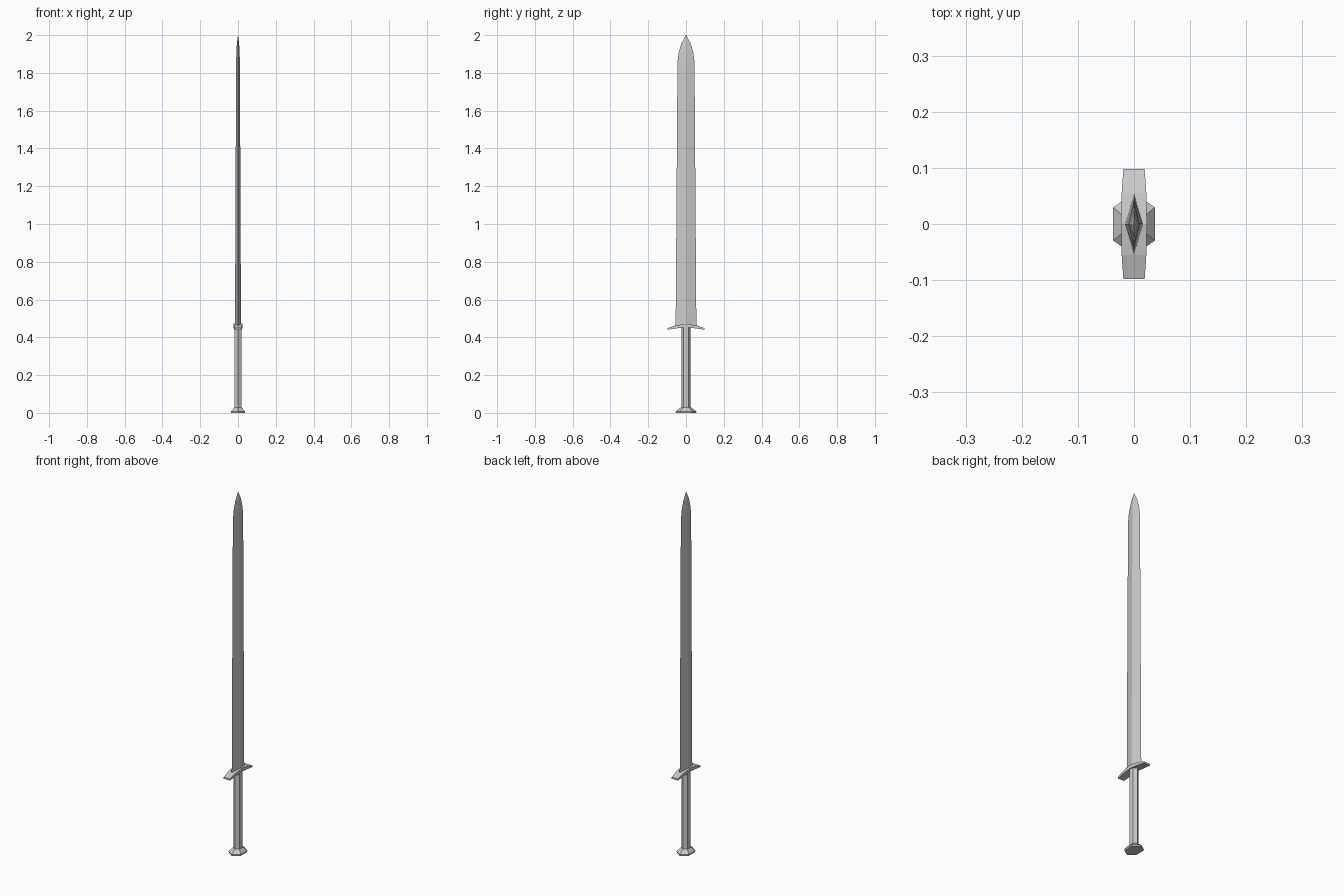
import bpy, bmesh

if "Cube" in bpy.data.objects:
    bpy.data.objects.remove(bpy.data.objects["Cube"])


def loft(name, rings):
    """Bridge equal-sized rings of points into a capped solid."""
    bm = bmesh.new()
    loops = [[bm.verts.new(p) for p in ring] for ring in rings]
    n = len(loops[0])
    for a, b in zip(loops, loops[1:]):
        for i in range(n):
            j = (i + 1) % n
            bm.faces.new((a[i], a[j], b[j], b[i]))
    bm.faces.new(loops[0])
    bm.faces.new(loops[-1])
    bmesh.ops.remove_doubles(bm, verts=bm.verts, dist=1e-5)
    bmesh.ops.recalc_face_normals(bm, faces=bm.faces)
    mesh = bpy.data.meshes.new(name)
    bm.to_mesh(mesh)
    bm.free()
    obj = bpy.data.objects.new(name, mesh)
    bpy.context.collection.objects.link(obj)
    return obj


def hexagon(hx, hy, z):
    k = hy * 0.54
    return [(0, -hy, z), (hx, -k, z), (hx, k, z),
            (0, hy, z), (-hx, k, z), (-hx, -k, z)]


def diamond(hx, hy, z):
    return [(hx, 0, z), (0, hy, z), (-hx, 0, z), (0, -hy, z)]


# Blade: diamond section, slight taper, curved point
loft("blade", [diamond(*r) for r in (
    (0.016, 0.055, 0.45), (0.010, 0.045, 1.86), (0.0085, 0.038, 1.91),
    (0.006, 0.025, 1.955), (0.0005, 0.001, 2.0))])

# Grip: hexagonal handle
loft("grip", [hexagon(0.018, 0.025, 0.02), hexagon(0.018, 0.025, 0.458)])

# Pommel: flared hexagonal foot
loft("pommel", [hexagon(0.036, 0.054, 0.0), hexagon(0.037, 0.055, 0.008),
                hexagon(0.020, 0.028, 0.028)])

# Guard: bar with drooping tapered arms
stations = [(0.098, 0.019, 0.440, 0.449), (0.055, 0.022, 0.447, 0.463),
            (0.0, 0.023, 0.453, 0.472)]
full = [(-y, x, b, t) for y, x, b, t in stations] + stations[-2::-1]
loft("guard", [[(-x, y, b), (x, y, b), (x, y, t), (-x, y, t)]
               for y, x, b, t in full])
